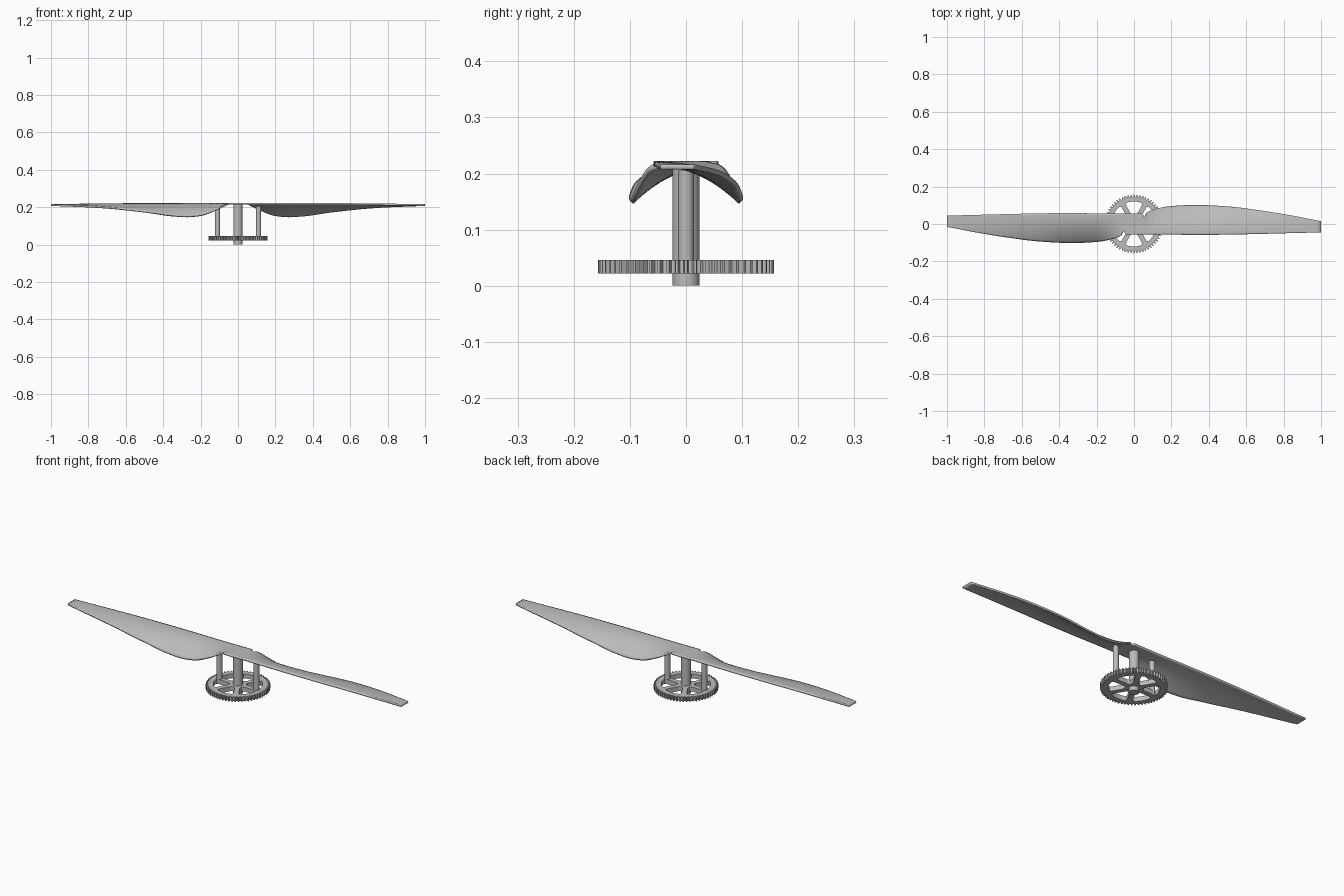
import bpy, bmesh, math
from math import sin, cos, pi, asin, sqrt
from mathutils import Matrix

cube = bpy.data.objects.get("Cube")
if cube:
    bpy.data.objects.remove(cube, do_unlink=True)

grey = bpy.data.materials.new("light grey")
grey.use_nodes = True
COLOR = (0.5, 0.5, 0.5, 1)
grey.diffuse_color = COLOR
grey.node_tree.nodes["Principled BSDF"].inputs["Base Color"].default_value = COLOR


def finish(ob, angle=35):
    ob.data.materials.clear()
    ob.data.materials.append(grey)
    bpy.ops.object.select_all(action="DESELECT")
    ob.select_set(True)
    bpy.context.view_layer.objects.active = ob
    bpy.ops.object.shade_smooth_by_angle(angle=math.radians(angle))


def rod(name, x, radius, bottom, top, sides=32):
    bpy.ops.mesh.primitive_cylinder_add(vertices=sides, radius=radius, depth=top - bottom,
                                        location=(x, 0, (top + bottom) / 2))
    ob = bpy.context.object
    ob.name = name
    finish(ob)


def smooth_sample(keys, x):
    """Monotone cubic interpolation through (x, value) keys."""
    n = len(keys)
    d = [(keys[i + 1][1] - keys[i][1]) / (keys[i + 1][0] - keys[i][0]) for i in range(n - 1)]
    m = [d[0]] + [2 * a * b / (a + b) if a * b > 0 else 0 for a, b in zip(d, d[1:])] + [d[-1]]
    i = max(j for j in range(n - 1) if keys[j][0] <= x or j == 0)
    h = keys[i + 1][0] - keys[i][0]
    t = (x - keys[i][0]) / h
    return (keys[i][1] * (2 * t**3 - 3 * t**2 + 1) + h * m[i] * (t**3 - 2 * t**2 + t)
            + keys[i + 1][1] * (3 * t**2 - 2 * t**3) + h * m[i + 1] * (t**3 - t**2))


# Two-bladed propeller: one lofted blade turned half way round for the other
STRAIGHT = [(0, -.057), (.1, -.056), (.35, -.058), (1, -.045)]
CURVED = [(0, .057), (.045, .057), (.056, .036), (.068, .06), (.1, .076), (.2, .096),
          (.33, .102), (.5, .094), (.7, .069), (.85, .044), (1, .015)]
DROP = [(0, 0), (.05, 0), (.08, .012), (.12, .032), (.2, .062), (.27, .069),
        (.35, .064), (.5, .042), (.75, .015), (1, 0)]
TOP = [(0, .222), (.6, .221), (1, .216)]
ROWS, COLS = 44, 16
stations = [0, .02, .04, .045, .05, .056, .062, .068, .075, .085]
stations += [.1 + .9 * (i / ROWS) ** 1.2 for i in range(ROWS + 1)]
bm = bmesh.new()
grid = []
for x in stations:
    y0, y1, drop, top = (smooth_sample(k, x) for k in (STRAIGHT, CURVED, DROP, TOP))
    grid.append([bm.verts.new((x, y0 + (y1 - y0) * j / COLS, top - drop * (j / COLS) ** 2.2))
                 for j in range(COLS + 1)])
for a, b in zip(grid, grid[1:]):
    for j in range(COLS):
        bm.faces.new((a[j], b[j], b[j + 1], a[j + 1]))
other = bmesh.ops.duplicate(bm, geom=bm.verts[:] + bm.edges[:] + bm.faces[:])["geom"]
bmesh.ops.rotate(bm, matrix=Matrix.Rotation(pi, 3, "Z"),
                 verts=[v for v in other if isinstance(v, bmesh.types.BMVert)])
bmesh.ops.remove_doubles(bm, verts=bm.verts[:], dist=.0005)
mesh = bpy.data.meshes.new("propeller_blades")
bm.to_mesh(mesh)
bm.free()
blades = bpy.data.objects.new("propeller_blades", mesh)
bpy.context.collection.objects.link(blades)
solid = blades.modifiers.new("thickness", "SOLIDIFY")
solid.thickness, solid.offset = .009, -1
finish(blades, 45)


# Spoked gear wheel: filled flat outline with toothed rim and six rounded windows
TEETH, TIP, ROOT = 60, .157, .146
WINDOW_IN, WINDOW_OUT, SPOKE, CORNER = .04, .12, .013, .012
outline = []
for i in range(TEETH):
    for part, r in ((-.3, ROOT), (-.14, TIP), (.14, TIP), (.3, ROOT)):
        a = 2 * pi * (i + part) / TEETH
        outline.append((r * cos(a), r * sin(a)))


def window(middle):
    side = []
    steps = 24
    for i in range(steps + 1):
        r = WINDOW_IN + (WINDOW_OUT - WINDOW_IN) * i / steps
        gap = CORNER - min(r - WINDOW_IN, WINDOW_OUT - r, CORNER)
        inset = CORNER - sqrt(CORNER**2 - gap**2)
        side.append((r, max(.02, pi / 6 - asin((SPOKE + inset) / r))))
    end = side[-1][1]
    arc = [(WINDOW_OUT, end * (1 - i / 4)) for i in range(1, 8)]
    polar = side + arc + [(r, -a) for r, a in reversed(side)]
    return [(r * cos(middle + a), r * sin(middle + a)) for r, a in polar]


curve = bpy.data.curves.new("gear_outline", "CURVE")
curve.dimensions, curve.fill_mode, curve.extrude = "2D", "BOTH", .012
for loop in [outline] + [window(pi / 6 + k * pi / 3) for k in range(6)]:
    spline = curve.splines.new("POLY")
    spline.points.add(len(loop) - 1)
    for p, (x, y) in zip(spline.points, loop):
        p.co = (x, y, 0, 1)
    spline.use_cyclic_u = True
gear = bpy.data.objects.new("gear_wheel", curve)
gear.location.z = .034
bpy.context.collection.objects.link(gear)
bpy.ops.object.select_all(action="DESELECT")
gear.select_set(True)
bpy.context.view_layer.objects.active = gear
bpy.ops.object.convert(target="MESH")
finish(bpy.context.object, 25)

# Central shaft and the two drive pins
rod("central_shaft", 0, .024, 0, .216)
for side, name in ((1, "left_pin"), (-1, "right_pin")):
    rod(name, side * .11, .014, .024, .205, 24)
